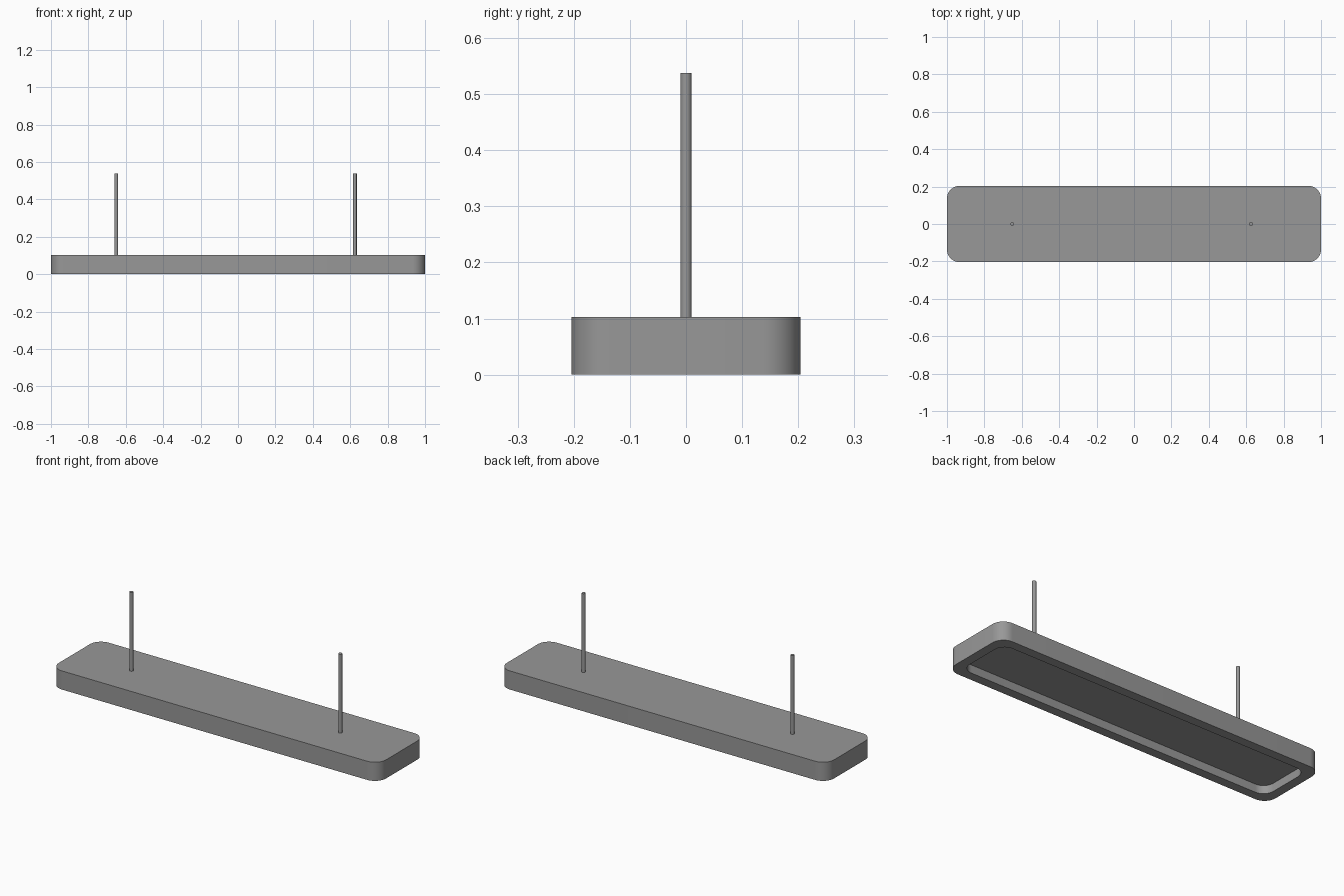
import bpy, bmesh, math

if "Cube" in bpy.data.objects:
    bpy.data.objects.remove(bpy.data.objects["Cube"])

SEG = 12

# Dark grey finish shared by all parts
dark = bpy.data.materials.new("dark_grey")
dark.diffuse_color = (0.315, 0.315, 0.315, 1)
dark.use_nodes = True
dark.node_tree.nodes["Principled BSDF"].inputs["Base Color"].default_value = dark.diffuse_color


def rounded_rect(hx, hy, r):
    """Outline of a rounded rectangle, counter-clockwise."""
    pts = []
    for i, (sx, sy) in enumerate([(1, 1), (-1, 1), (-1, -1), (1, -1)]):
        for k in range(SEG + 1):
            a = math.pi / 2 * (i + k / SEG)
            pts.append((sx * (hx - r) + r * math.cos(a), sy * (hy - r) + r * math.sin(a)))
    return pts


def finish(obj):
    obj.data.materials.append(dark)
    bpy.ops.object.select_all(action='DESELECT')
    obj.select_set(True)
    bpy.context.view_layer.objects.active = obj
    bpy.ops.object.shade_smooth_by_angle(angle=math.radians(30))


# Lamp housing: rounded slab with a shallow recess underneath
H, DEPTH, RIM = 0.103, 0.045, 0.051
outer = rounded_rect(1.0, 0.204, 0.068)
inner = rounded_rect(1.0 - RIM, 0.204 - RIM, 0.06)
bm = bmesh.new()
loops = [[bm.verts.new((x, y, z)) for x, y in outline]
         for outline, z in ((outer, H), (outer, 0), (inner, 0), (inner, DEPTH))]
bm.faces.new(loops[0])
bm.faces.new(loops[-1])
n = len(outer)
for a, b in zip(loops, loops[1:]):
    for i in range(n):
        j = (i + 1) % n
        bm.faces.new((a[i], b[i], b[j], a[j]))
bmesh.ops.recalc_face_normals(bm, faces=bm.faces)
mesh = bpy.data.meshes.new("lamp_housing")
bm.to_mesh(mesh)
bm.free()
housing = bpy.data.objects.new("lamp_housing", mesh)
bpy.context.collection.objects.link(housing)
finish(housing)

# Suspension rods
TOP = 0.538
for name, x in (("left_rod", -0.651), ("right_rod", 0.625)):
    bpy.ops.mesh.primitive_cylinder_add(vertices=32, radius=0.01, depth=TOP - H,
                                        location=(x, 0, (TOP + H) / 2))
    rod = bpy.context.object
    rod.name = name
    finish(rod)
